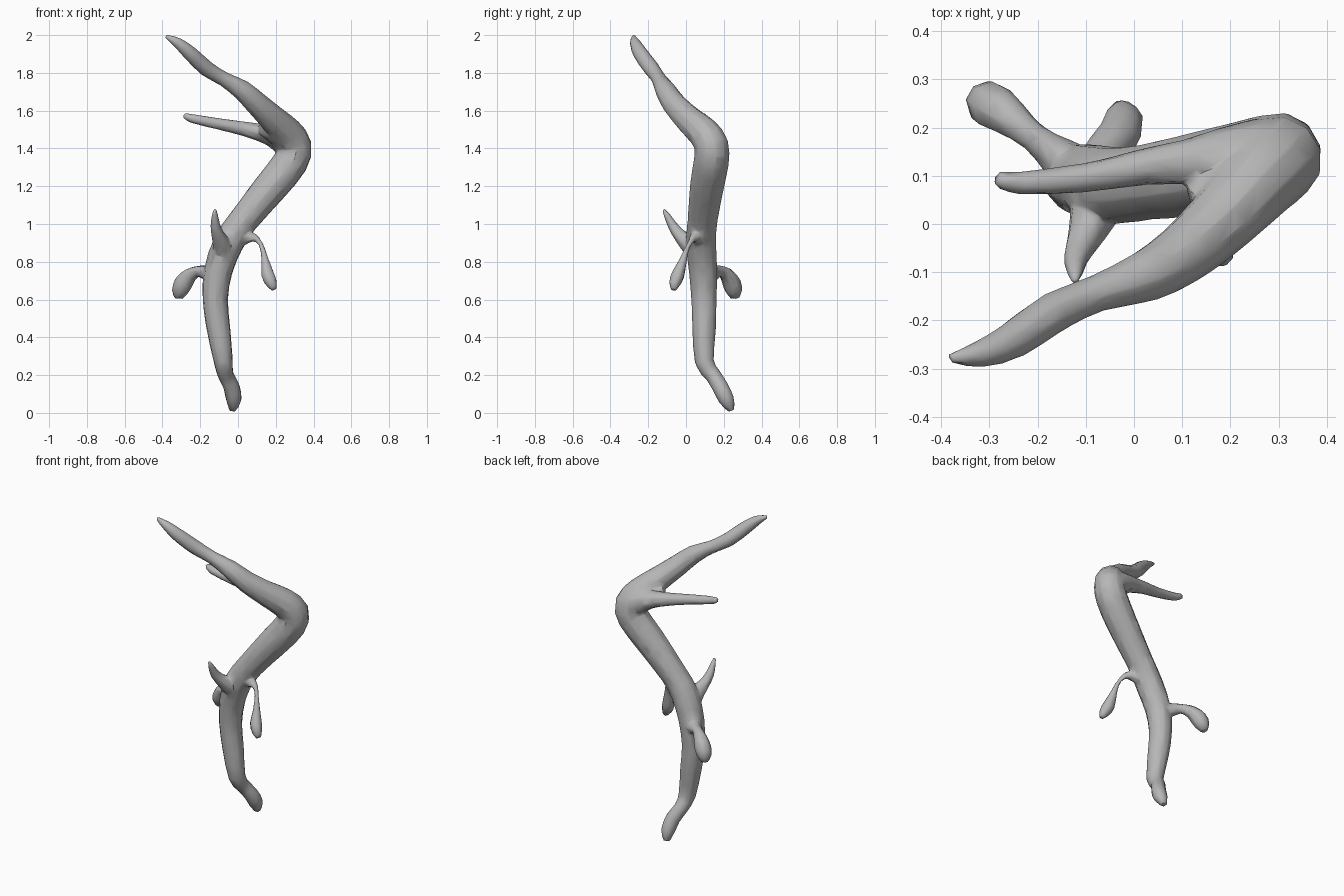
import bpy
import bmesh
import math
from mathutils import Vector

default_cube = bpy.data.objects.get("Cube")
if default_cube:
    bpy.data.objects.remove(default_cube, do_unlink=True)

# One plain grey bark colour for the whole piece
bark = bpy.data.materials.new("grey_bark")
bark.use_nodes = True
grey = (.47, .47, .47, 1)
bark.diffuse_color = grey
shader = next(n for n in bark.node_tree.nodes if n.type == "BSDF_PRINCIPLED")
shader.inputs["Base Color"].default_value = grey
shader.inputs["Roughness"].default_value = .8


def smooth_path(points, steps):
    """Catmull-Rom interpolation of (x, y, z, radius) points."""
    pts = [Vector(p) for p in points]
    padded = [pts[0] * 2 - pts[1]] + pts + [pts[-1] * 2 - pts[-2]]
    path = []
    for a, b, c, d in zip(padded, padded[1:], padded[2:], padded[3:]):
        for s in range(steps):
            t = s / steps
            path.append(b + (c - a) * (t / 2)
                        + (a * 2 - b * 5 + c * 4 - d) * (t * t / 2)
                        + (b * 3 - a - c * 3 + d) * (t ** 3 / 2))
    return path + [pts[-1]]


def limb(name, points, sides=9, steps=2):
    """Tapering tube whose rings follow the path without twisting."""
    path = smooth_path(points, steps)
    centres = [p.to_3d() for p in path]
    bm = bmesh.new()
    rings = []
    last = len(path) - 1
    normal = None
    for i, centre in enumerate(centres):
        tangent = (centres[min(i + 1, last)] - centres[max(i - 1, 0)]).normalized()
        if normal is None:
            normal = tangent.orthogonal().normalized()
        normal = (normal - tangent * normal.dot(tangent)).normalized()
        side = tangent.cross(normal)
        # Flats of the ring, rather than its corners, lie at the radius
        radius = path[i].w / math.cos(math.pi / sides)
        ring = []
        for k in range(sides):
            angle = math.tau * k / sides
            ring.append(bm.verts.new(
                centre + (normal * math.cos(angle) + side * math.sin(angle)) * radius))
        rings.append(ring)
    for low, high in zip(rings, rings[1:]):
        for k in range(sides):
            n = (k + 1) % sides
            bm.faces.new((low[k], low[n], high[n], high[k]))
    bm.faces.new(rings[0][::-1])
    bm.faces.new(rings[-1])
    bmesh.ops.recalc_face_normals(bm, faces=bm.faces)
    mesh = bpy.data.meshes.new(name)
    bm.to_mesh(mesh)
    bm.free()
    mesh.materials.append(bark)
    obj = bpy.data.objects.new(name, mesh)
    bpy.context.collection.objects.link(obj)
    return obj


# Trunk from the pointed foot, around the elbow, to the tip of the top branch
trunk = limb("trunk", [
    (-.03, .24, .013, .018), (-.022, .215, .07, .04), (-.035, .18, .14, .042),
    (-.065, .143, .20, .041), (-.077, .098, .27, .049), (-.104, .097, .45, .061),
    (-.12, .096, .60, .065), (-.105, .092, .75, .073), (-.05, .08, .90, .078),
    (.03, .088, 1.02, .076), (.178, .111, 1.2, .087), (.28, .134, 1.33, .09),
    (.3, .135, 1.415, .088), (.255, .09, 1.485, .083), (.185, .012, 1.555, .071),
    (.1, -.063, 1.635, .061), (.02, -.11, 1.71, .052), (-.08, -.145, 1.77, .037),
    (-.17, -.185, 1.825, .041), (-.25, -.24, 1.9, .038), (-.32, -.27, 1.96, .027),
    (-.382, -.278, 1.995, .009)], sides=11)

# Side branch leaving the elbow
side_branch = limb("side_branch", [
    (.26, .14, 1.43, .076), (.19, .14, 1.465, .058), (.12, .13, 1.485, .046),
    (.02, .118, 1.507, .036), (-.1, .096, 1.53, .029), (-.24, .085, 1.558, .023),
    (-.285, .095, 1.575, .014)])

# Web of wood filling the fork at the elbow
fork_web = limb("fork_web", [
    (.24, .1, 1.465, .07), (.17, .075, 1.495, .05), (.115, .06, 1.503, .028)], sides=8)

# Upright thorn growing out of a swelling on the front
thorn = limb("thorn", [
    (-.075, .08, .83, .058), (-.084, .02, .89, .048), (-.105, -.033, .94, .033),
    (-.12, -.07, .99, .025), (-.122, -.1, 1.045, .016), (-.122, -.12, 1.078, .007)],
    sides=8)

# Stubby bud on the back right, with a flared root
back_bud = limb("back_bud", [
    (-.105, .098, .73, .055), (-.16, .142, .74, .04), (-.208, .18, .75, .028),
    (-.255, .218, .728, .037), (-.29, .243, .685, .046), (-.309, .255, .64, .039),
    (-.313, .26, .605, .02)], sides=8)

# Thin stem with a drooping bud on the left
drooping_bud = limb("drooping_bud", [
    (.01, .075, .925, .045), (.07, .045, .932, .026), (.106, .03, .914, .014),
    (.13, .005, .87, .012), (.145, -.018, .8, .021), (.158, -.043, .73, .034),
    (.178, -.06, .685, .029), (.193, -.066, .652, .014)], sides=8)

# Fuse the parts into one skin with soft joints, then reduce it to broad facets
bpy.ops.object.select_all(action="DESELECT")
for part in (trunk, side_branch, fork_web, thorn, back_bud, drooping_bud):
    part.select_set(True)
bpy.context.view_layer.objects.active = trunk
bpy.ops.object.join()
trunk.name = "gnarled_branch"
fuse = trunk.modifiers.new("fuse", "REMESH")
fuse.mode = "VOXEL"
fuse.voxel_size = .006
soften = trunk.modifiers.new("soften", "SMOOTH")
soften.factor = .5
soften.iterations = 4
facets = trunk.modifiers.new("facets", "DECIMATE")
facets.ratio = .025
for modifier in (fuse, soften, facets):
    bpy.ops.object.modifier_apply(modifier=modifier.name)
bpy.ops.object.shade_smooth_by_angle(angle=math.radians(60))
